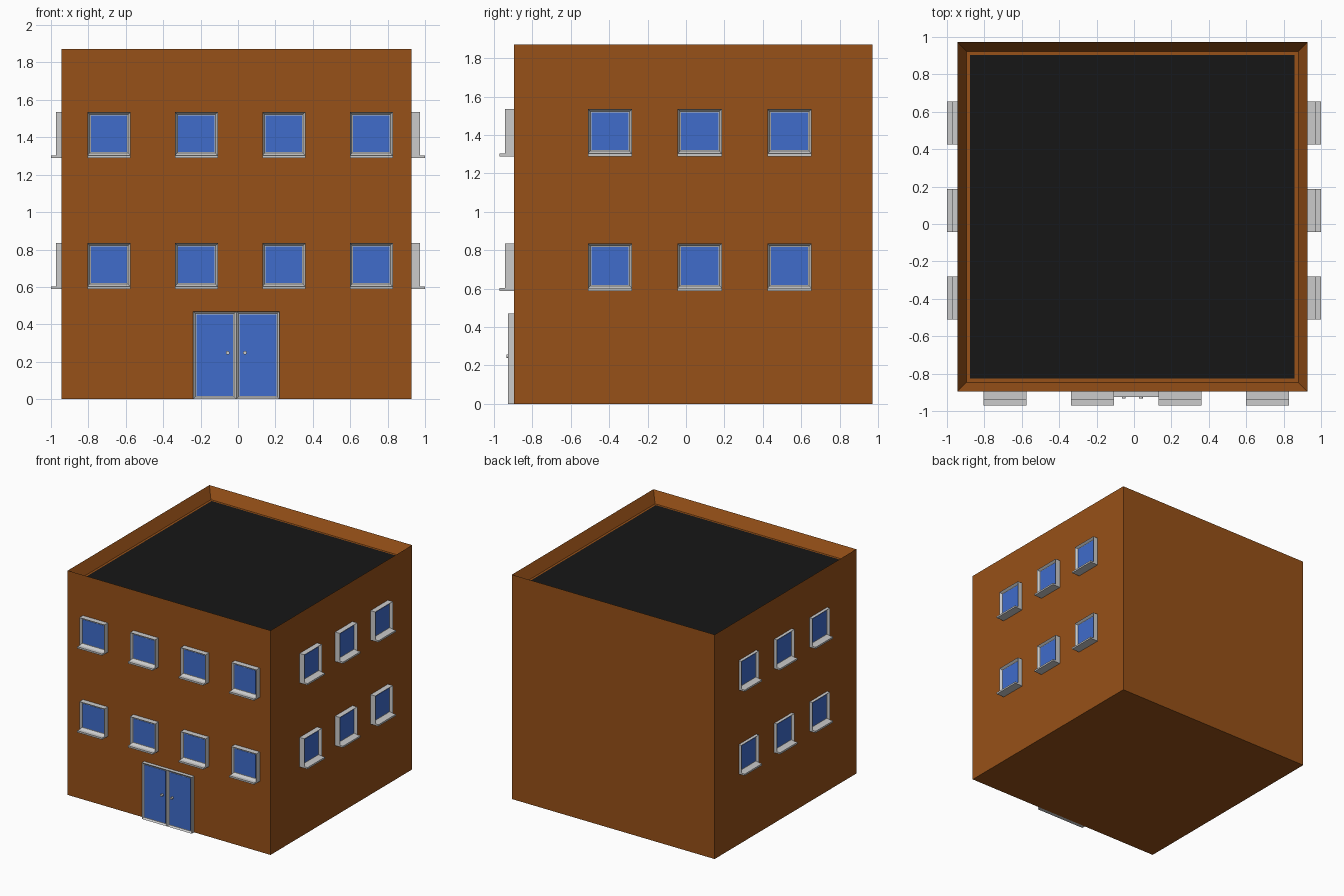
import bpy, bmesh
from math import pi
from mathutils import Matrix, Vector

if "Cube" in bpy.data.objects:
    bpy.data.objects.remove(bpy.data.objects["Cube"])


def material(name, rgb):
    m = bpy.data.materials.new(name)
    m.diffuse_color = (*rgb, 1)
    m.use_nodes = True
    m.node_tree.nodes["Principled BSDF"].inputs["Base Color"].default_value = m.diffuse_color
    return m


BRICK = material("brick", (0.31, 0.082, 0.009))
GLASS = material("glass", (0.05, 0.15, 0.60))
TAR = material("tar", (0.008, 0.008, 0.008))


def finish(name, bm, place=Matrix(), mat=None):
    bm.transform(place)
    bmesh.ops.recalc_face_normals(bm, faces=bm.faces)
    me = bpy.data.meshes.new(name)
    bm.to_mesh(me)
    bm.free()
    ob = bpy.data.objects.new(name, me)
    bpy.context.collection.objects.link(ob)
    if mat:
        me.materials.append(mat)
    return ob


def box_mesh(lo, hi):
    lo, hi = Vector(lo), Vector(hi)
    bm = bmesh.new()
    bmesh.ops.create_cube(bm, size=1, matrix=Matrix.Translation((lo + hi) / 2)
                          @ Matrix.Diagonal((*(hi - lo), 1)))
    bm.normal_update()
    return bm


def sink(bm, direction, border, depth):
    """Inset the face looking along direction and push it inward."""
    direction = Vector(direction)
    face = max(bm.faces, key=lambda f: f.normal.dot(direction))
    bmesh.ops.inset_region(bm, faces=[face], thickness=border)
    bmesh.ops.translate(bm, verts=face.verts, vec=-direction * depth)


def glazed(name, w, h, thick, border, recess, place):
    """Frame with its outer face at local y = 0, facing -y, and a pane."""
    bm = box_mesh((-w / 2, 0, 0), (w / 2, thick, h))
    sink(bm, (0, -1, 0), border, recess)
    finish(name + "_frame", bm, place)
    pane = box_mesh((-w / 2 + border, recess - 0.002, border),
                    (w / 2 - border, recess + 0.002, h - border))
    finish(name + "_glass", pane, place, GLASS)


def window(name, place):
    glazed(name, 0.23, 0.232, 0.05, 0.018, 0.021, place)
    finish(name + "_sill", box_mesh((-0.115, -0.028, -0.014), (0.115, 0.05, 0)), place)


# Walls with sunken roof
walls = box_mesh((-0.945, -0.895, 0), (0.927, 0.972, 1.872))
sink(walls, (0, 0, 1), 0.069, 0.09)
finish("walls", walls, mat=BRICK)
finish("roof", box_mesh((-0.876, -0.826, 1.775), (0.858, 0.903, 1.784)), mat=TAR)

# Windows on the front and both sides, two storeys
for floor, z in (("lower", 0.602), ("upper", 1.303)):
    for i in range(4):
        window(f"{floor}_front_window_{i}",
               Matrix.Translation((-0.69 + 0.4675 * i, -0.942, z)))
    for i in range(3):
        for side, s in (("left", -1), ("right", 1)):
            window(f"{floor}_{side}_window_{i}",
                   Matrix.Translation((s * 0.972, -0.396 + 0.4675 * i, z))
                   @ Matrix.Rotation(s * pi / 2, 4, 'Z'))

# Double door with round knobs
for side, s in (("left", -1), ("right", 1)):
    glazed(f"{side}_door", 0.231, 0.47, 0.06, 0.017, 0.012,
           Matrix.Translation((-0.009 + s * 0.1155, -0.926, 0)))
    knob = bmesh.new()
    bmesh.ops.create_cone(knob, cap_ends=True, segments=16,
                          radius1=0.01, radius2=0.01, depth=0.026)
    finish(f"{side}_door_knob", knob,
           Matrix.Translation((-0.009 + s * 0.046, -0.921, 0.248))
           @ Matrix.Rotation(pi / 2, 4, 'X'))
